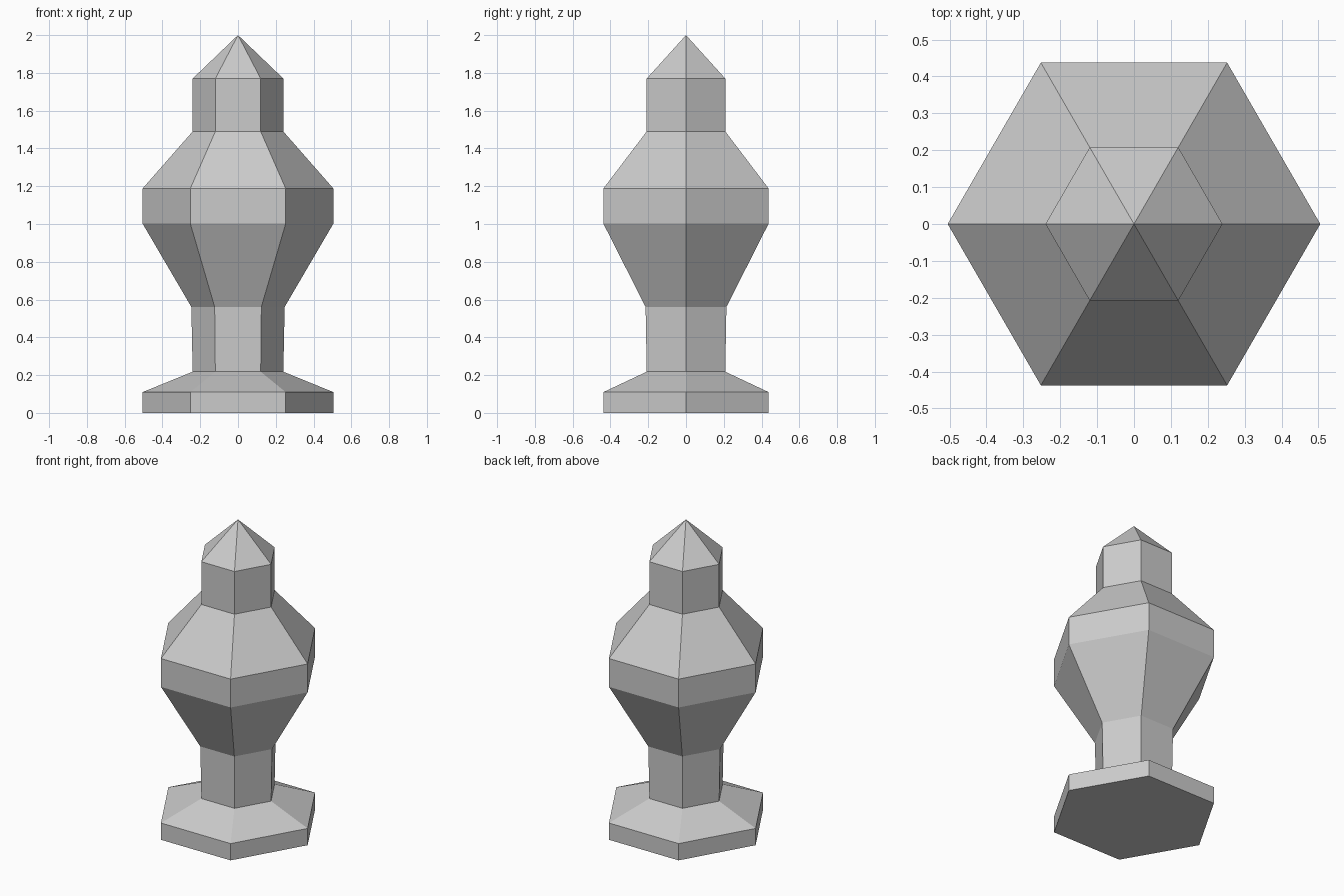
import bpy, bmesh
from math import cos, sin, tau

if "Cube" in bpy.data.objects:
    bpy.data.objects.remove(bpy.data.objects["Cube"])

SIDES = 6
# (radius, height) outline from the foot up to the shoulder of the tip
PROFILE = [(0.505, 0), (0.505, 0.11), (0.24, 0.218), (0.247, 0.561),
           (0.505, 1.002), (0.505, 1.188), (0.24, 1.49), (0.24, 1.77)]
TIP = 2.0

bm = bmesh.new()
rings = [[bm.verts.new((r * cos(tau * i / SIDES), r * sin(tau * i / SIDES), z))
          for i in range(SIDES)] for r, z in PROFILE]
apex = bm.verts.new((0, 0, TIP))

# Flat underside of the foot
bm.faces.new(rings[0][::-1])

for i in range(SIDES):
    j = (i + 1) % SIDES
    # Foot, stem, bulb and neck walls
    for low, high in zip(rings, rings[1:]):
        bm.faces.new((low[i], low[j], high[j], high[i]))
    # Pointed tip
    bm.faces.new((rings[-1][i], rings[-1][j], apex))

mesh = bpy.data.meshes.new("hexagonal_finial")
bm.to_mesh(mesh)
bm.free()
finial = bpy.data.objects.new("hexagonal_finial", mesh)
bpy.context.collection.objects.link(finial)
